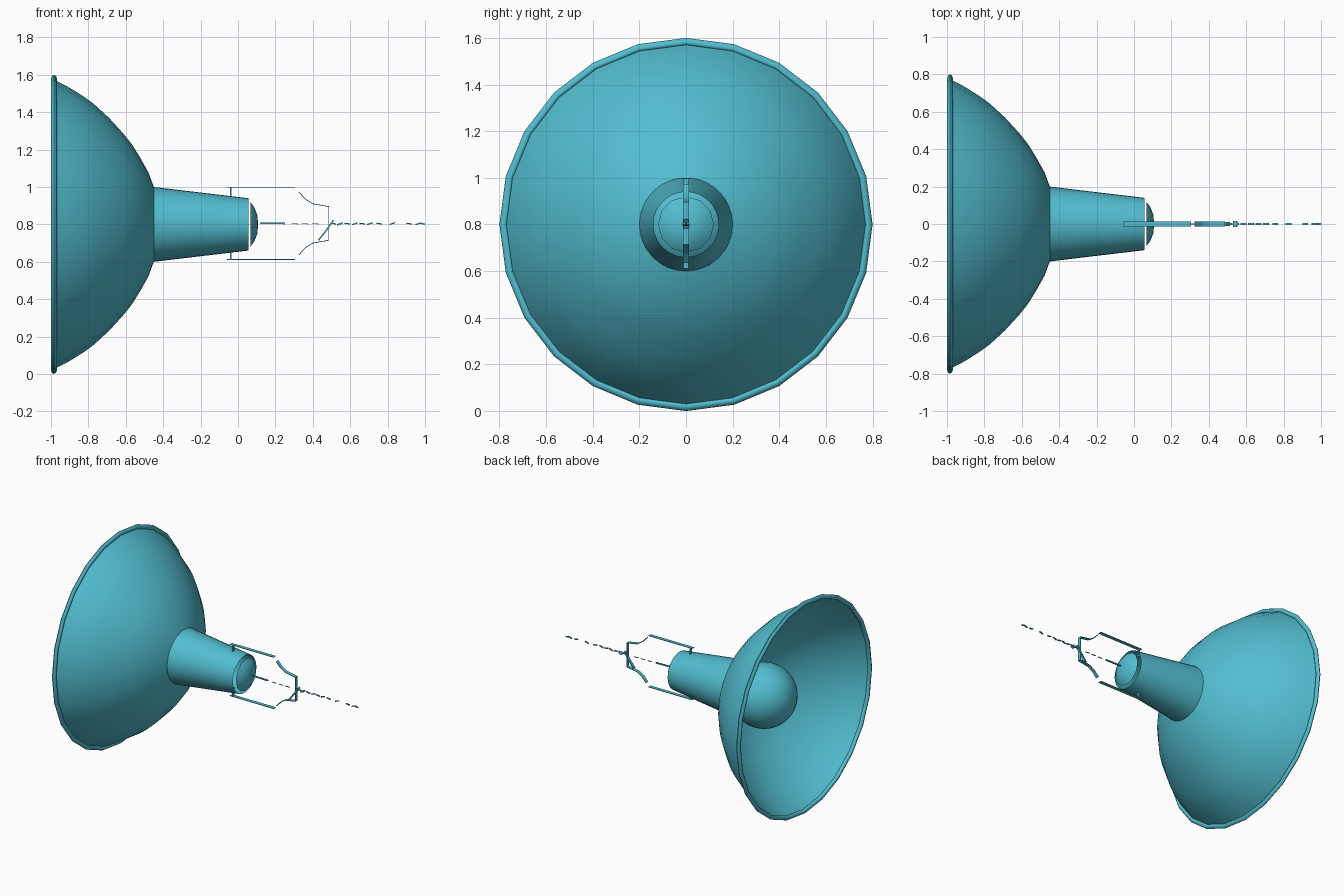
import bpy, bmesh, math
from mathutils import Vector

if "Cube" in bpy.data.objects:
    bpy.data.objects.remove(bpy.data.objects["Cube"])

AXIS_Z = 0.805  # height of the lamp axis for the small fittings

teal = bpy.data.materials.new("teal")
teal.diffuse_color = (0.085, 0.51, 0.63, 1)
teal.use_nodes = True
teal.node_tree.nodes["Principled BSDF"].inputs["Base Color"].default_value = teal.diffuse_color


def finish(bm, name, smooth=None, recalc=True):
    if recalc:
        bmesh.ops.recalc_face_normals(bm, faces=bm.faces[:])
    me = bpy.data.meshes.new(name)
    bm.to_mesh(me)
    bm.free()
    me.materials.append(teal)
    ob = bpy.data.objects.new(name, me)
    bpy.context.collection.objects.link(ob)
    if smooth:
        bpy.ops.object.select_all(action='DESELECT')
        ob.select_set(True)
        bpy.context.view_layer.objects.active = ob
        bpy.ops.object.shade_smooth_by_angle(angle=math.radians(smooth))
    return ob


def lathe(name, profile, sides, closed=False, smooth=35):
    """Spin (x, radius) points around the lamp axis."""
    bm = bmesh.new()
    vs = [bm.verts.new((x, 0, 0.8 + r)) for x, r in profile]
    es = [bm.edges.new(p) for p in zip(vs, vs[1:])]
    if closed:
        es.append(bm.edges.new((vs[-1], vs[0])))
    bmesh.ops.spin(bm, geom=vs + es, cent=(0, 0, 0.8), axis=(1, 0, 0),
                   angle=math.tau, steps=sides, use_duplicate=False)
    bmesh.ops.remove_doubles(bm, verts=bm.verts[:], dist=1e-4)
    return finish(bm, name, smooth)


def strap(name, path, width, thick=0.004):
    """Flat band following (x, z) points, width across y."""
    bm = bmesh.new()
    pts = [Vector((x, 0, z)) for x, z in path]
    rings = []
    for i, p in enumerate(pts):
        t = (pts[min(i + 1, len(pts) - 1)] - pts[max(i - 1, 0)]).normalized()
        n = Vector((-t.z, 0, t.x)) * thick / 2
        w = Vector((0, width / 2, 0))
        rings.append([bm.verts.new(p + a) for a in (n + w, n - w, -n - w, -n + w)])
    for a, b in zip(rings, rings[1:]):
        for k in range(4):
            bm.faces.new((a[k], a[(k + 1) % 4], b[(k + 1) % 4], b[k]))
    bm.faces.new(rings[0])
    bm.faces.new(rings[-1])
    return finish(bm, name)


# Shade: bowl and rolled rim
lathe("shade", [(-0.985, 0.775), (-0.97, 0.767), (-0.92, 0.742), (-0.875, 0.715),
                (-0.82, 0.68), (-0.77, 0.643), (-0.69, 0.57), (-0.61, 0.482),
                (-0.565, 0.425), (-0.525, 0.36), (-0.48, 0.28), (-0.45, 0.2)], 24)
lathe("shade_rim", [(-1.0, 0.78), (-0.993, 0.795), (-0.985, 0.8), (-0.973, 0.793),
                    (-0.968, 0.78), (-0.974, 0.77), (-0.985, 0.767), (-0.995, 0.77)],
      24, closed=True, smooth=60)

# Socket neck, end cap and bulb
lathe("neck", [(-0.45, 0.2), (0.055, 0.14)], 32)
lathe("end_cap", [(0.066, 0.0), (0.066, 0.12), (0.088, 0.09), (0.103, 0.05),
                  (0.108, 0.0)], 12)
R = 0.23
lathe("bulb", [(-0.65 - R * math.cos(a), R * math.sin(a))
               for a in (math.pi * i / 16 for i in range(17))], 32)

# Hanging bracket: pins, side arms, bent shoulders, end bar
for name, s in (("upper", 1), ("lower", -1)):
    def z(h):
        return AXIS_Z + s * h
    strap(name + "_pin", [(-0.04, z(0.13)), (-0.04, z(0.195))], 0.022, 0.008)
    strap(name + "_arm", [(-0.06, z(0.193)), (0.305, z(0.193))], 0.026)
    strap(name + "_shoulder", [(0.325, z(0.168)), (0.36, z(0.13)), (0.40, z(0.105)),
                               (0.485, z(0.09))], 0.026)
strap("bracket_end", [(0.485, AXIS_Z - 0.09), (0.485, AXIS_Z + 0.09)], 0.026)

# Power cord between cap and bracket
strap("cord", [(0.12, 0.807), (0.25, 0.805)], 0.01, 0.009)
for i in range(3):
    x = 0.285 + i * 0.055
    strap("cord_strand", [(x, 0.803), (x + 0.035, 0.802)], 0.007, 0.003)

# Hook and thin broken chain
strap("hook", [(0.43, 0.715), (0.47, 0.765), (0.51, 0.822)], 0.02, 0.008)
strap("hook_eye", [(0.53, 0.797), (0.552, 0.805)], 0.03, 0.008)
starts = [0.495, 0.53, 0.57, 0.61, 0.65, 0.69, 0.74, 0.81, 0.9, 0.95, 0.97]
for i, x in enumerate(starts):
    d = 0.004 if i % 2 else -0.003
    strap("chain_link", [(x, 0.803 - d), (x + 0.03, 0.805 + d)], 0.01, 0.006)
